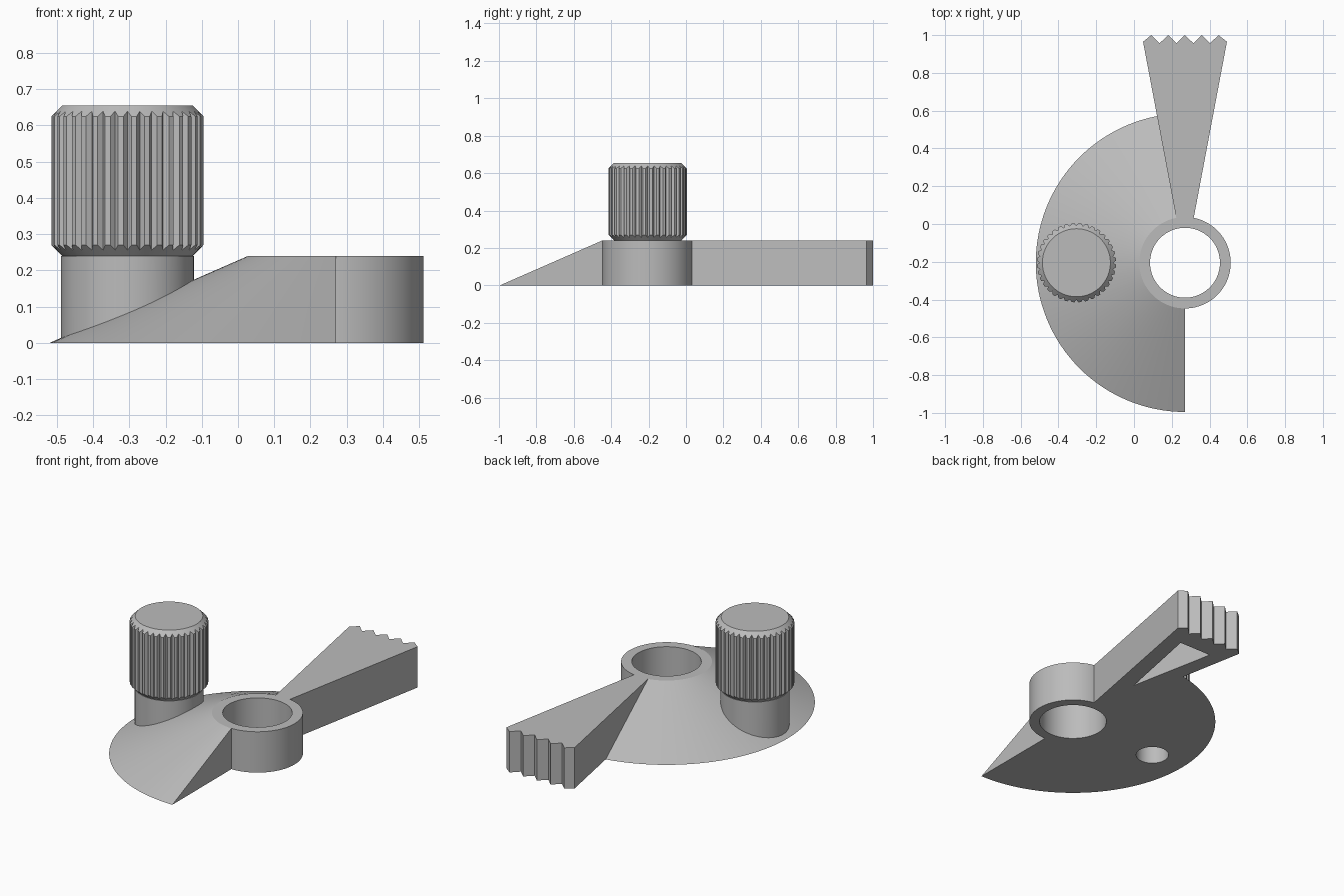
import bpy, bmesh, math
from math import cos, sin, pi

if "Cube" in bpy.data.objects:
    bpy.data.objects.remove(bpy.data.objects["Cube"])

PIVOT = (0.27, -0.205)
KNOB = (-0.305, -0.205)
H = 0.24            # plate height

grey = bpy.data.materials.new("light grey")
grey.use_nodes = True
grey.diffuse_color = (0.5, 0.5, 0.5, 1)
grey.node_tree.nodes["Principled BSDF"].inputs["Base Color"].default_value = (0.5, 0.5, 0.5, 1)


def loft(name, rings, closed=False):
    """Skin matching rings of points; cap the ends, or close the loop."""
    bm = bmesh.new()
    rows = [[bm.verts.new(p) for p in ring] for ring in rings]
    n = len(rows[0])
    for a, b in zip(rows, rows[1:]):
        for i in range(n):
            j = (i + 1) % n
            bm.faces.new((a[i], a[j], b[j], b[i]))
    bm.faces.new(rows[0][::-1])
    bm.faces.new(rows[-1])
    bmesh.ops.recalc_face_normals(bm, faces=bm.faces)
    mesh = bpy.data.meshes.new(name)
    bm.to_mesh(mesh)
    bm.free()
    mesh.materials.append(grey)
    obj = bpy.data.objects.new(name, mesh)
    bpy.context.collection.objects.link(obj)
    return obj


def prism(name, outline, z0, z1):
    return loft(name, [[(x, y, z) for x, y in outline] for z in (z0, z1)])


def cylinder(name, centre, r, z0, z1, n=128):
    angles = [2 * pi * i / n for i in range(n)]
    return prism(name, [(centre[0] + r * cos(a), centre[1] + r * sin(a)) for a in angles], z0, z1)


def combine(target, tool, operation):
    mod = target.modifiers.new("join", "BOOLEAN")
    mod.operation, mod.object, mod.solver = operation, tool, "EXACT"
    select(target)
    bpy.ops.object.modifier_apply(modifier=mod.name)
    bpy.data.objects.remove(tool)


def select(obj):
    bpy.ops.object.select_all(action="DESELECT")
    obj.select_set(True)
    bpy.context.view_layer.objects.active = obj


def smooth(obj):
    select(obj)
    bpy.ops.object.shade_smooth_by_angle(angle=math.radians(20))


# Pivot ring body
plate = cylinder("pivot_plate", PIVOT, 0.242, 0, H)

# Half cone swept around the pivot
section = [(0.205, 0), (0.79, 0), (0.242, H), (0.205, H)]
sweep = [pi / 2 + pi * i / 64 for i in range(65)]
cone = loft("half_cone", [[(PIVOT[0] + r * cos(a), PIVOT[1] + r * sin(a), z)
                           for r, z in section] for a in sweep])

# Flared arm with a toothed end
teeth = [(0.222 - 0.0445 * i, 0.957 if i % 2 == 0 else 1.0) for i in range(11)]
teeth[0], teeth[-1] = (0.222, 0.965), (-0.222, 0.965)
arm_outline = [(-0.04, 0.0), (0.04, 0.0)] + teeth
arm = prism("arm", [(PIVOT[0] + x, y) for x, y in arm_outline], 0, H)

# Post under the knob
post = cylinder("post", KNOB, 0.183, 0, H)

for part in (cone, arm, post):
    combine(plate, part, "UNION")

# Pivot hole, screw bore and the pocket below the arm
combine(plate, cylinder("pivot_hole", PIVOT, 0.185, -0.1, H + 0.1), "DIFFERENCE")
combine(plate, cylinder("bore", KNOB, 0.09, -0.1, 0.2, 48), "DIFFERENCE")
pocket = [(0.27, 0.32), (0.375, 0.85), (0.165, 0.85)]
combine(plate, prism("pocket", pocket, -0.1, 0.2), "DIFFERENCE")
smooth(plate)

# Knurled knob with chamfered ends
GROOVES, R, RIM, TOP = 36, 0.21, 0.18, 0.655
grip = []
for g in range(GROOVES):
    for offset, r in ((0, R - 0.014), (0.3, R), (0.7, R)):
        grip.append((2 * pi * (g + offset) / GROOVES, r))


def knob_ring(radius, height):
    return [(KNOB[0] + radius(r) * cos(a), KNOB[1] + radius(r) * sin(a), height(r)) for a, r in grip]


knob = loft("knob", [
    knob_ring(lambda r: RIM, lambda r: H),
    knob_ring(lambda r: r, lambda r: H + r - RIM),
    knob_ring(lambda r: r, lambda r: TOP - r + RIM),
    knob_ring(lambda r: RIM, lambda r: TOP),
])
smooth(knob)
